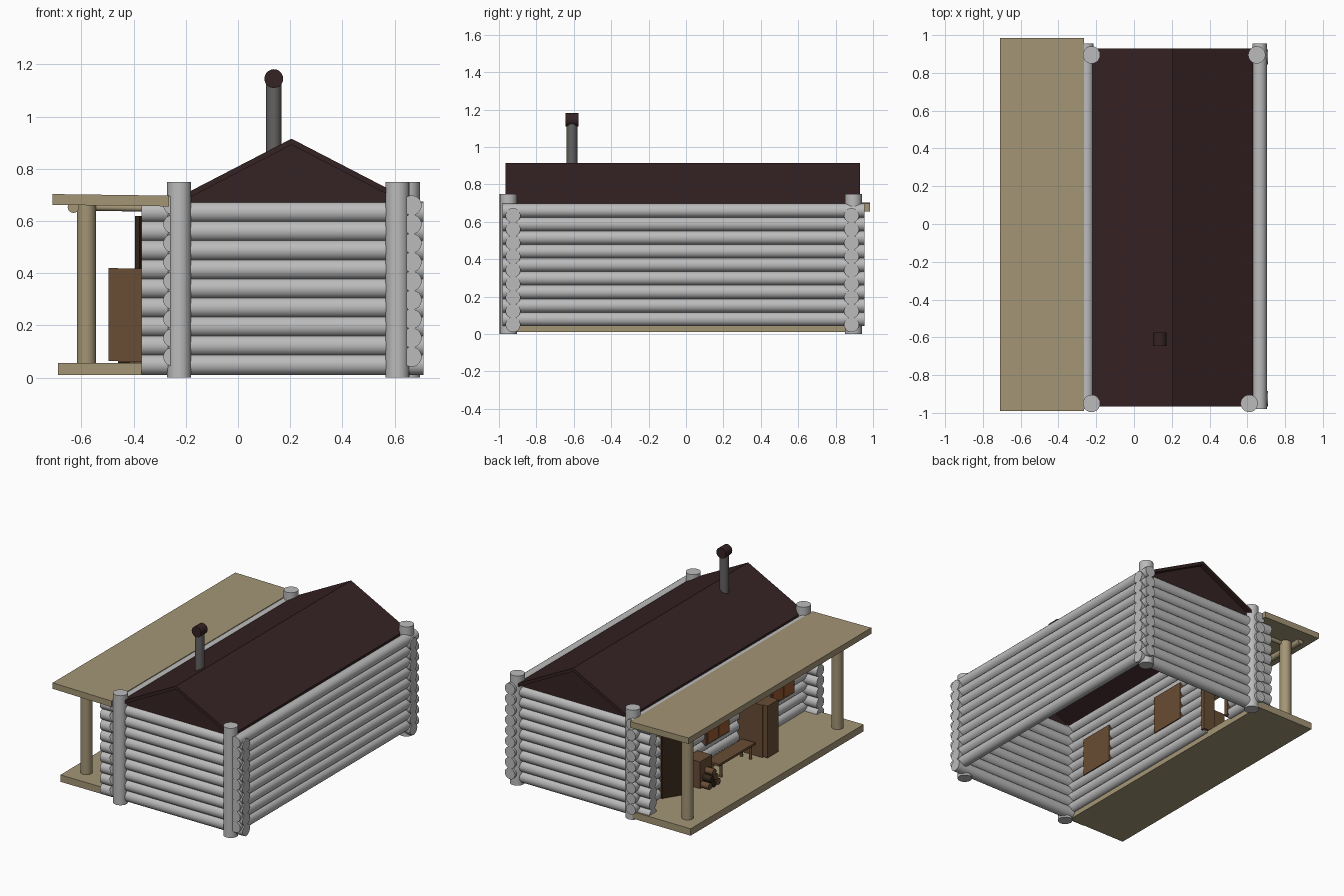
import bpy, math
from mathutils import Vector

cube = bpy.data.objects.get("Cube")
if cube:
    bpy.data.objects.remove(cube, do_unlink=True)


def material(name, r, g, b):
    m = bpy.data.materials.new(name)
    m.use_nodes = True
    m.diffuse_color = (r, g, b, 1)
    m.node_tree.nodes["Principled BSDF"].inputs["Base Color"].default_value = (r, g, b, 1)
    return m


GREY = material("grey_log", 0.5, 0.5, 0.5)
ROOF = material("dark_roof", 0.036, 0.016, 0.017)
TAN = material("tan_plank", 0.37, 0.3, 0.18)
PIPE = material("pipe_grey", 0.13, 0.12, 0.12)
BROWN = material("brown_wood", 0.14, 0.075, 0.035)
DARK = material("dark_wood", 0.035, 0.02, 0.01)
ORANGE = material("orange_wood", 0.32, 0.1, 0.03)


def box(name, lo, hi, mat, turn=0):
    lo, hi = Vector(lo), Vector(hi)
    bpy.ops.mesh.primitive_cube_add(size=1, location=(lo + hi) / 2, rotation=(0, 0, turn))
    ob = bpy.context.object
    ob.name = name
    ob.scale = hi - lo
    ob.data.materials.append(mat)
    return ob


def rod(name, a, b, r, mat, sides=20):
    a, b = Vector(a), Vector(b)
    d = b - a
    bpy.ops.mesh.primitive_cylinder_add(vertices=sides, radius=r, depth=d.length, location=(a + b) / 2)
    ob = bpy.context.object
    ob.name = name
    ob.rotation_euler = d.to_track_quat('Z', 'Y').to_euler()
    ob.data.materials.append(mat)
    bpy.ops.object.shade_smooth_by_angle(angle=math.radians(40))
    return ob


def prism(name, profile, y0, y1, mat):
    # Extrude an x-z outline along y
    n = len(profile)
    verts = [(x, y, z) for y in (y0, y1) for x, z in profile]
    faces = [tuple(range(n)), tuple(reversed(range(n, 2 * n)))]
    faces += [(i, i + n, (i + 1) % n + n, (i + 1) % n) for i in range(n)]
    me = bpy.data.meshes.new(name)
    me.from_pydata(verts, [], faces)
    me.materials.append(mat)
    ob = bpy.data.objects.new(name, me)
    bpy.context.collection.objects.link(ob)
    return ob


# Log walls: end walls run along x, side walls run along y, offset by half a log
DOOR = (0.43, 0.66)
LEFT, RIGHT, FRONT, BACK = -0.25, 0.665, -0.925, 0.885
for i in range(9):
    z = 0.05 + 0.073 * i
    for side, y in (("front", FRONT), ("back", BACK)):
        rod(f"{side}_wall_log", (-0.37, y, z), (0.71, y, z), 0.04, GREY)
    z = 0.08 + 0.0725 * i
    rod("side_wall_log", (RIGHT, -0.98, z), (RIGHT, 0.955, z), 0.038, GREY)
    spans = [(-0.98, DOOR[0]), (DOOR[1], 0.955)] if z < 0.6 else [(-0.98, 0.955)]
    for y0, y1 in spans:
        rod("porch_wall_log", (LEFT, y0, z), (LEFT, y1, z), 0.036, GREY)

# Corner posts
for x, y in ((-0.225, -0.95), (0.61, -0.95), (-0.225, 0.895), (0.65, 0.895)):
    rod("corner_post", (x, y, 0), (x, y, 0.75), 0.046, GREY)

# Main roof and gable ends
prism("main_roof", [(-0.22, 0.695), (0.205, 0.915), (0.63, 0.695),
                    (0.63, 0.672), (0.205, 0.892), (-0.22, 0.672)], -0.965, 0.93, ROOF)
for y in (FRONT, BACK):
    prism("gable", [(-0.22, 0.66), (-0.22, 0.68), (0.205, 0.9), (0.63, 0.68), (0.63, 0.66)],
          y - 0.015, y + 0.015, ROOF)

# Chimney with a crosswise cap
rod("chimney_pipe", (0.137, -0.61, 0.8), (0.137, -0.61, 1.13), 0.029, PIPE)
rod("chimney_cap", (0.137, -0.645, 1.145), (0.137, -0.575, 1.145), 0.036, ROOF)

# Porch
box("porch_deck", (-0.69, -0.935, 0.01), (-0.25, 0.935, 0.057), TAN)
prism("porch_roof", [(-0.71, 0.662), (-0.71, 0.703), (-0.265, 0.697), (-0.265, 0.656)], -0.99, 0.985, TAN)
rod("porch_beam", (-0.63, -0.9, 0.653), (-0.63, 0.9, 0.653), 0.022, TAN)
for y in (-0.81, 0.81):
    rod("porch_post", (-0.58, y, 0.05), (-0.58, y, 0.67), 0.037, TAN)
for i in range(5):
    y = -0.8 + 0.4 * i
    rod("porch_rafter", (-0.64, y, 0.655), (-0.27, y, 0.648), 0.014, TAN, 12)

# Open door and its frame
for y in DOOR:
    box("door_jamb", (-0.295, y - 0.015, 0.057), (-0.21, y + 0.015, 0.62), BROWN)
box("door_lintel", (-0.295, DOOR[0], 0.6), (-0.21, DOOR[1], 0.625), BROWN)
box("door_leaf", (-0.345, 0.5, 0.06), (-0.325, 0.69, 0.62), DARK, math.radians(-32))

# Windows on the porch wall
for y0, y1 in ((-0.05, 0.205), (-0.75, -0.5)):
    box("window_frame", (-0.295, y0, 0.24), (-0.21, y1, 0.5), BROWN)
    mid = (y0 + y1) / 2
    for a, b in ((y0 + 0.015, mid - 0.008), (mid + 0.008, y1 - 0.015)):
        for z in (0.255, 0.378):
            box("window_pane", (-0.299, a, z), (-0.294, b, z + 0.107), ORANGE)

# Cupboard
box("cupboard", (-0.46, -0.3, 0.06), (-0.27, -0.17, 0.418), BROWN)
box("cupboard_door", (-0.495, -0.295, 0.065), (-0.46, -0.175, 0.42), BROWN)

# Bench
box("bench_seat", (-0.42, -0.15, 0.145), (-0.32, 0.24, 0.16), BROWN)
for x in (-0.405, -0.335):
    for y in (-0.12, 0.2):
        rod("bench_leg", (x, y, 0.055), (x, y, 0.15), 0.01, BROWN, 10)

# Firewood box with cut logs
box("firewood_box", (-0.4, 0.29, 0.055), (-0.29, 0.42, 0.24), BROWN)
for row in range(3):
    for col in range(3 - row):
        y = 0.305 + 0.045 * col + 0.022 * row
        z = 0.079 + 0.04 * row
        rod("firewood_log", (-0.46, y, z), (-0.38, y, z), 0.022, DARK if col % 2 else BROWN, 10)
